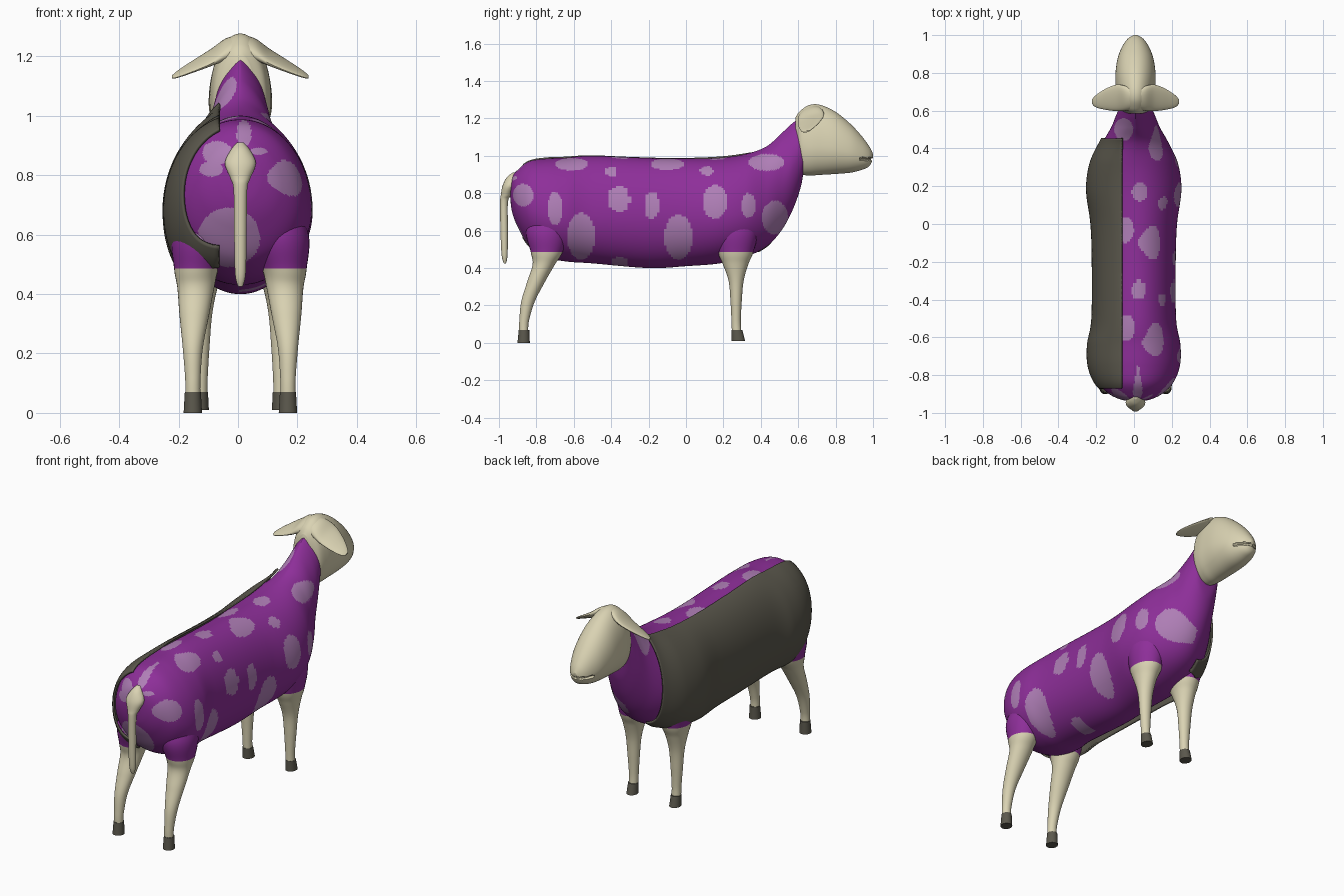
import bpy, bmesh, math
from mathutils import Vector

if "Cube" in bpy.data.objects:
    bpy.data.objects.remove(bpy.data.objects["Cube"])

CX = 0.008  # body centre line


def material(name, rgb):
    m = bpy.data.materials.new(name)
    m.use_nodes = True
    m.diffuse_color = (*rgb, 1)
    m.node_tree.nodes["Principled BSDF"].inputs["Base Color"].default_value = (*rgb, 1)
    return m


PURPLE = material("purple wool", (0.27, 0.028, 0.32))
LILAC = material("lilac spots", (0.43, 0.21, 0.47))
CREAM = material("cream skin", (0.70, 0.65, 0.45))
DARK = material("dark grey brown", (0.105, 0.098, 0.074))


def spline(points, steps):
    """Catmull-Rom samples through a list of equal-length tuples."""
    out, last = [], len(points) - 1
    for i in range(last):
        a, b = points[max(i - 1, 0)], points[i]
        c, d = points[i + 1], points[min(i + 2, last)]
        for s in range(steps):
            t = s / steps
            out.append([q + t / 2 * (r - p + t * (2 * p - 5 * q + 4 * r - e + t * (3 * (q - r) + e - p)))
                        for p, q, r, e in zip(a, b, c, d)])
    out.append(list(points[-1]))
    return out


def loft(name, rings, mats, paint=None, closed=True):
    bm = bmesh.new()
    rows = [[bm.verts.new(v) for v in ring] for ring in rings]
    n = len(rows[0])
    for a, b in zip(rows, rows[1:]):
        for i in range(n if closed else n - 1):
            j = (i + 1) % n
            bm.faces.new((a[i], a[j], b[j], b[i]))
    if closed:
        bm.faces.new(rows[0])
        bm.faces.new(rows[-1])
    bmesh.ops.recalc_face_normals(bm, faces=bm.faces)
    if paint:
        for f in bm.faces:
            f.material_index = paint(f.calc_center_median())
    mesh = bpy.data.meshes.new(name)
    bm.to_mesh(mesh)
    bm.free()
    ob = bpy.data.objects.new(name, mesh)
    bpy.context.collection.objects.link(ob)
    for m in mats:
        mesh.materials.append(m)
    bpy.ops.object.select_all(action="DESELECT")
    ob.select_set(True)
    bpy.context.view_layer.objects.active = ob
    bpy.ops.object.shade_smooth_by_angle(angle=math.radians(50))
    return ob


# Spots: centre and radii, seen from the side, from above and from behind
SIDE = [(-.61, .955, .09, .033), (-.4, .915, .035, .025), (-.1, .955, .09, .03),
        (.11, .92, .035, .025), (.43, .965, .095, .045), (-.87, .79, .055, .06),
        (-.7, .72, .04, .09), (-.36, .77, .06, .07), (-.185, .735, .04, .075),
        (.155, .755, .065, .09), (.335, .735, .04, .065), (.475, .67, .07, .09),
        (-.56, .57, .075, .125), (-.04, .565, .075, .12), (-.35, .43, .045, .03)]
TOP = [(.03, .17, .043, .05), (-.045, -.03, .045, .07), (.025, -.35, .04, .05),
       (-.04, -.55, .045, .07), (-.055, .5, .05, .06)]
REAR = [(.02, .94, .025, .045), (-.07, .875, .05, .04), (-.03, .59, .105, .1),
        (.07, .88, .03, .012), (-.09, .82, .04, .025)]


def inside(spots, u, v):
    return any(((u - a) / ra) ** 2 + ((v - b) / rb) ** 2 < 1 for a, b, ra, rb in spots)


def wool(c):
    return int((c.x > CX and inside(SIDE, c.y, c.z))
               or (c.z > .85 and inside(TOP, c.x, c.y))
               or (c.y < -.75 and inside(REAR, c.x, c.z)))


def section(st, n):
    """Egg-shaped upright cross-section: y, bottom, widest height, top, half width, top taper."""
    y, bot, mid, top, w, p = st
    ring = []
    for i in range(n):
        a = math.tau * (i + .5) / n
        c, s = math.cos(a), math.sin(a)
        k = math.copysign(abs(c) ** (p if s > 0 else 1), c)
        ring.append(Vector((CX + w * k, y, mid + s * (top - mid if s > 0 else mid - bot))))
    return ring


# Body with chest and neck
BODY = [(-.94, .78, .80, .82, .015, 1), (-.93, .70, .79, .885, .075, 1),
        (-.90, .62, .76, .925, .14, 1), (-.84, .52, .72, .97, .20, 1),
        (-.75, .46, .69, .985, .235, 1), (-.64, .435, .68, .99, .238, 1),
        (-.5, .425, .68, 1.0, .215, 1), (-.2, .40, .68, .988, .213, 1),
        (0, .41, .68, .985, .22, 1), (.18, .425, .68, .99, .243, 1),
        (.32, .46, .70, 1.01, .225, 1), (.43, .515, .74, 1.05, .175, 1.2),
        (.51, .6, .83, 1.12, .13, 1.4), (.57, .71, .93, 1.175, .105, 1.6),
        (.61, .82, 1.0, 1.2, .088, 1.6), (.625, .89, 1.0, 1.18, .08, 1.6)]
loft("body", [section(s, 160) for s in spline(BODY, 16)], [PURPLE, LILAC], wool)

# Head with a pinched mouth line
HEAD = [(.585, .96, 1.08, 1.205, .045, 1), (.61, .905, 1.06, 1.24, .085, 1),
        (.66, .895, 1.05, 1.272, .1, 1), (.72, .898, 1.05, 1.272, .105, 1),
        (.8, .903, 1.04, 1.235, .106, 1), (.88, .91, 1.02, 1.17, .094, 1),
        (.94, .925, 1.0, 1.105, .07, 1), (.98, .945, .99, 1.05, .042, 1),
        (1.0, .985, .995, 1.01, .01, 1)]
head_rings = [section(s, 64) for s in spline(HEAD, 8)]
for ring in head_rings:
    for v in ring:
        if v.y > .93 and abs(v.z - .982) < .006:
            v.x = CX + (v.x - CX) * .85
            v.y -= .01
loft("head", head_rings, [CREAM])

# Ears: x, y, z, half depth, half thickness
EAR = [(0, .66, 1.235, .05, .035), (.05, .665, 1.222, .065, .032), (.1, .668, 1.195, .07, .02),
       (.16, .66, 1.165, .055, .013), (.21, .65, 1.14, .032, .008), (.23, .648, 1.13, .012, .004)]


def ear_ring(st, side):
    x, y, z, ry, rz = st
    angles = [math.tau * i / 24 for i in range(24)]
    return [Vector((CX + side * x, y + ry * math.cos(a), z + rz * math.sin(a) + .3 * ry * math.cos(a)))
            for a in angles]


def limb_ring(st, side=1):
    z, x, y, rx, ry = st
    angles = [math.tau * i / 32 for i in range(32)]
    return [Vector((CX + side * x + rx * math.cos(a), y + ry * math.sin(a), z)) for a in angles]


# Legs and hooves: z, x, y, half width, half depth
REAR_LEG = [(.74, .11, -.72, .07, .09), (.6, .13, -.74, .1, .115), (.485, .148, -.745, .075, .085),
            (.42, .15, -.76, .062, .06), (.33, .155, -.8, .05, .048), (.22, .16, -.845, .034, .036),
            (.12, .16, -.865, .026, .026), (.065, .16, -.868, .025, .024)]
FRONT_LEG = [(.72, .1, .26, .08, .1), (.6, .12, .265, .1, .12), (.485, .13, .265, .078, .095),
             (.42, .135, .265, .058, .068), (.33, .137, .268, .042, .04), (.22, .137, .268, .033, .03),
             (.12, .136, .268, .026, .025), (.065, .136, .27, .025, .025)]
REAR_HOOF = [(.07, .16, -.866, .027, .028), (0, .16, -.868, .031, .033)]
FRONT_HOOF = [(.07, .136, .272, .027, .029), (.01, .136, .28, .03, .036)]


def leg_paint(c):
    return wool(c) if c.z > .485 else 2


for side, word in ((1, "left"), (-1, "right")):
    loft(word + "_ear", [ear_ring(s, side) for s in spline(EAR, 6)], [CREAM])
    for part, leg, hoof in (("rear", REAR_LEG, REAR_HOOF), ("front", FRONT_LEG, FRONT_HOOF)):
        loft(f"{part}_{word}_leg", [limb_ring(s, side) for s in spline(leg, 10)],
             [PURPLE, LILAC, CREAM], leg_paint)
        loft(f"{part}_{word}_hoof", [limb_ring(s, side) for s in hoof], [DARK])

# Tail
TAIL = [(.91, 0, -.915, .01, .012), (.885, 0, -.928, .032, .03), (.84, 0, -.945, .052, .036),
        (.79, 0, -.962, .034, .028), (.75, 0, -.973, .023, .021), (.6, 0, -.972, .021, .02),
        (.47, 0, -.97, .018, .016), (.425, 0, -.968, .008, .006)]
loft("tail", [limb_ring(s) for s in spline(TAIL, 6)], [CREAM])


# Blanket draped over the right flank
def drape(st, count=40):
    y, bot, mid, top, w, p = st
    gap, path = .014, []
    for i in range(601):
        a = math.pi / 2 - math.pi * i / 600
        c, s = max(math.cos(a), 0), math.sin(a)
        x = CX - (w + gap) * c ** (p if s > 0 else .5)
        z = mid + s * (top + gap - mid if s > 0 else mid - bot)
        if x < -.062 and z > .49:
            path.append(Vector((x, y, z)))
    return [path[round(k * (len(path) - 1) / (count - 1))] for k in range(count)]


strips = [drape(s) for s in spline(BODY, 12) if -.87 < s[0] < .455]
blanket = loft("blanket", strips, [DARK], closed=False)
solid = blanket.modifiers.new("thickness", "SOLIDIFY")
solid.thickness = .01
solid.offset = 0
